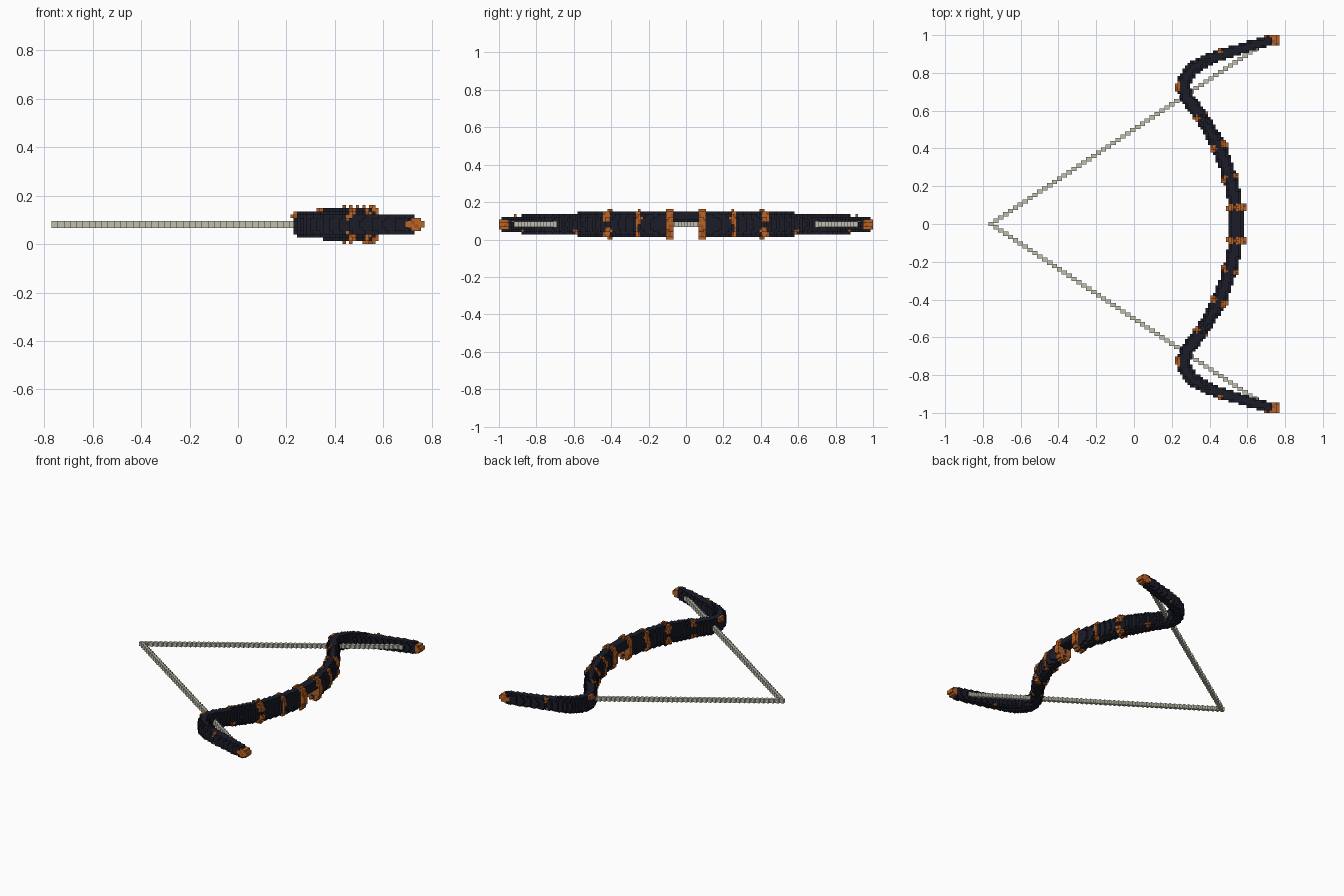
import bpy, bmesh, random
from math import floor
from mathutils import Matrix, Vector

random.seed(4)
cube = bpy.data.objects.get("Cube")
if cube:
    bpy.data.objects.remove(cube)

V = 1 / 74       # size of one block
LAYERS = 12      # blocks in the full height
MID = LAYERS * V / 2


def material(name, rgb):
    m = bpy.data.materials.new(name)
    m.use_nodes = True
    m.diffuse_color = (*rgb, 1)
    m.node_tree.nodes["Principled BSDF"].inputs["Base Color"].default_value = (*rgb, 1)
    return m


navy = material("dark navy", (0.011, 0.012, 0.022))
orange = material("copper orange", (0.50, 0.13, 0.02))
rust = material("dark copper", (0.33, 0.08, 0.012))
cord = material("pale cord", (0.54, 0.52, 0.43))

SIDES = {(1, 0, 0): ((1, 0, 0), (1, 1, 0), (1, 1, 1), (1, 0, 1)),
         (-1, 0, 0): ((0, 0, 0), (0, 0, 1), (0, 1, 1), (0, 1, 0)),
         (0, 1, 0): ((0, 1, 0), (0, 1, 1), (1, 1, 1), (1, 1, 0)),
         (0, -1, 0): ((0, 0, 0), (1, 0, 0), (1, 0, 1), (0, 0, 1)),
         (0, 0, 1): ((0, 0, 1), (1, 0, 1), (1, 1, 1), (0, 1, 1)),
         (0, 0, -1): ((0, 0, 0), (0, 1, 0), (1, 1, 0), (1, 0, 0))}


def mesh_object(name, bm, mats):
    mesh = bpy.data.meshes.new(name)
    bm.to_mesh(mesh)
    bm.free()
    for m in mats:
        mesh.materials.append(m)
    bpy.context.collection.objects.link(bpy.data.objects.new(name, mesh))


def block_object(name, half, mats):
    """Mirror a dict of blocks {(i, j, k): slot} front to back and skin it."""
    cells = dict(half)
    cells.update({(i, -1 - j, k): s for (i, j, k), s in half.items()})
    bm = bmesh.new()
    verts = {}
    for (i, j, k), slot in cells.items():
        for (a, b, c), corners in SIDES.items():
            if (i + a, j + b, k + c) in cells:
                continue
            ring = []
            for p, q, r in corners:
                key = (i + p, j + q, k + r)
                if key not in verts:
                    verts[key] = bm.verts.new(Vector(key) * V)
                ring.append(verts[key])
            bm.faces.new(ring).material_index = slot
    mesh_object(name, bm, mats)


# Centre line of one half: x, y, half width, half height
PATH = [(.54, 0, .036, .068), (.54, .09, .037, .068), (.52, .2, .038, .067),
        (.49, .3, .038, .067), (.45, .41, .038, .066), (.4, .5, .037, .064),
        (.35, .575, .036, .061), (.28, .67, .036, .057), (.265, .72, .036, .055),
        (.27, .765, .036, .053), (.305, .82, .036, .05), (.37, .86, .034, .048),
        (.46, .895, .031, .046), (.56, .925, .029, .044), (.64, .95, .028, .042),
        (.715, .97, .026, .038)]
PATH = [Vector(p) for p in PATH]

# Wrapped bands: x, y, half length, bulge in blocks, rule for the covered part
# (rule takes s = offset across the limb over its half width, k = layer)
BANDS = [(.54, .09, .018, 1, lambda s, k: abs(s) > .45 or random.random() < .5),
         (.515, .25, .016, .7, lambda s, k: abs(s) > .5 or random.random() < .2),
         (.45, .41, .016, .8, lambda s, k: abs(s) > .3 and k not in (5, 6)),
         (.35, .575, .014, .3, lambda s, k: s < -.3 and k > 7 or abs(s) > .5 and k < 4),
         (.265, .73, .02, .9, lambda s, k: s < -.6 and 7 < k < 10),
         (.46, .895, .012, .3, lambda s, k: s < -.4 and k > 6 or abs(s) > .6 and k < 4)]


def nearest(x, y):
    """Closest point of the centre line and the signed distance to it."""
    best = None
    for a, b in zip(PATH, PATH[1:]):
        along = (b - a).xy
        off = Vector((x, y)) - a.xy
        t = min(1, max(0, off.dot(along) / along.length_squared))
        p = a.lerp(b, t)
        gap = (Vector((x, y)) - p.xy).length
        side = 1 if along.x * off.y - along.y * off.x < 0 else -1
        if best is None or gap < abs(best[1]):
            best = (p, gap * side)
    return best


def inside(p, d, z, grow):
    return (abs(d) / (p.z + grow)) ** 2.6 + (abs(z) / (p.w + grow)) ** 2.6 <= 1


body, bands = {}, {}
for i in range(floor(.2 / V), floor(.78 / V)):
    for j in range(74):
        x, y = (i + .5) * V, (j + .5) * V
        p, d = nearest(x, y)
        if abs(d) > .07:
            continue
        for k in range(LAYERS):
            z = (k + .5) * V - MID
            # Open notch under the hand grip
            if y < .07 and k < 7:
                continue
            if inside(p, d, z, 0):
                body[i, j, k] = 0
            for n, (bx, by, reach, bulge, covers) in enumerate(BANDS):
                # The second and third bands waver along their height
                sway = .008 * ((k // 3 + n) % 3 - 1) if n in (1, 2) else 0
                if abs((p.xy - Vector((bx, by + sway))).length) > reach:
                    continue
                if inside(p, d, z, bulge * V) and covers(d / p.z, k):
                    bands[i, j, k] = int(random.random() < .25)

# Forked tips: a wedge laid on the limb end, then a blunt cap
tips = {}
for i, tall in zip(range(51, 57), (1, 1, 2, 2, 2, 1)):
    for j in range(73 if i < 54 else 70, 74):
        for k in range(6 - tall, 6 + tall):
            tips[i, j, k] = int((i + j + k) % 4 == 0)

# Bands and tips replace the blocks they cover
body = {c: s for c, s in body.items() if c not in bands and c not in tips}
block_object("bow_body", body, [navy])
block_object("wrapped_bands", bands, [orange, rust])
block_object("tips", tips, [orange, rust])

# Drawn string: small blocks stepping from the pull point to each limb
bm = bmesh.new()
STEPS = 54
for side in (1, -1):
    start, end = Vector((-.757, 0, MID)), Vector((.64, .925 * side, MID))
    for n in range(STEPS + 1):
        place = Matrix.Translation(start.lerp(end, n / STEPS))
        bmesh.ops.create_cube(bm, size=1, matrix=place @ Matrix.Diagonal((.028, .022, .028, 1)))
mesh_object("bow_string", bm, [cord])
